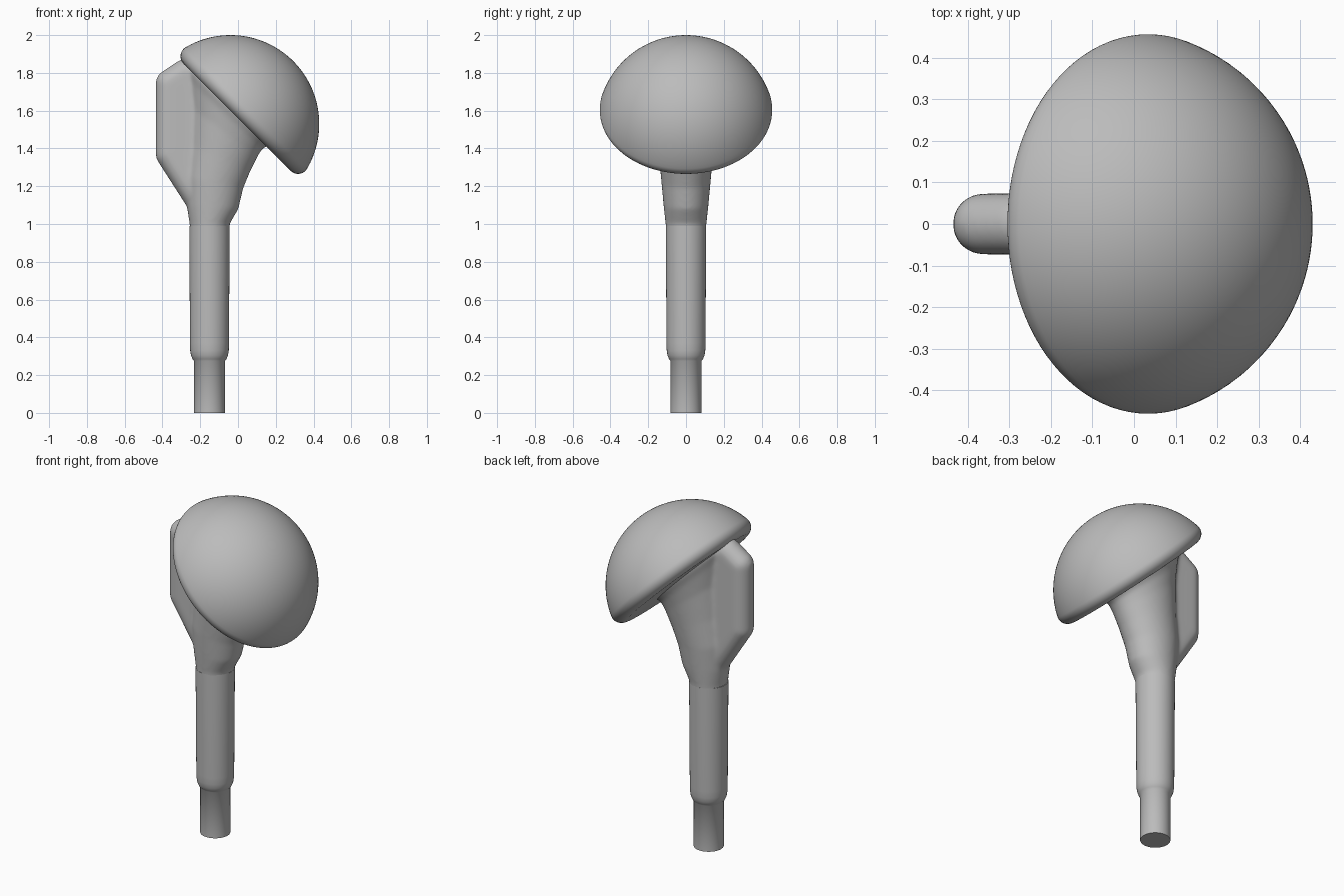
import bpy
import bmesh
from math import sin, cos, pi, atan2, sqrt
from mathutils import Vector, Matrix

if "Cube" in bpy.data.objects:
    bpy.data.objects.remove(bpy.data.objects["Cube"])

GREY = (0.5, 0.5, 0.5, 1.0)
metal = bpy.data.materials.new("satin_grey")
metal.use_nodes = True
metal.diffuse_color = GREY
metal.node_tree.nodes["Principled BSDF"].inputs["Base Color"].default_value = GREY


def finish(bm, name, location=(0, 0, 0), tilt=0.0):
    bmesh.ops.recalc_face_normals(bm, faces=bm.faces)
    mesh = bpy.data.meshes.new(name)
    bm.to_mesh(mesh)
    bm.free()
    mesh.materials.append(metal)
    obj = bpy.data.objects.new(name, mesh)
    obj.location = location
    obj.rotation_euler = (0, tilt, 0)
    bpy.context.collection.objects.link(obj)
    bpy.ops.object.select_all(action="DESELECT")
    obj.select_set(True)
    bpy.context.view_layer.objects.active = obj
    bpy.ops.object.shade_smooth_by_angle(angle=0.7)
    return obj


def lathe(name, profile, location, tilt=0.0, steps=96):
    bm = bmesh.new()
    verts = [bm.verts.new((r, 0, z)) for r, z in profile]
    edges = [bm.edges.new(pair) for pair in zip(verts, verts[1:])]
    bmesh.ops.spin(bm, geom=verts + edges, cent=(0, 0, 0), axis=(0, 0, 1),
                   angle=2 * pi, steps=steps)
    bmesh.ops.remove_doubles(bm, verts=bm.verts, dist=0.0001)
    return finish(bm, name, location, tilt)


# Tilted domed head: flat underside, rounded rim, spherical cap
R, BASE, FILLET = 0.47, 0.05, 0.055
rim_z = BASE + FILLET
rim_r = sqrt((R - FILLET) ** 2 - rim_z ** 2)
meet = atan2(rim_z, rim_r)
dome = [(0, BASE)]
for i in range(13):
    a = -pi / 2 + (meet + pi / 2) * i / 12
    dome.append((rim_r + FILLET * cos(a), rim_z + FILLET * sin(a)))
for i in range(1, 33):
    a = meet + (pi / 2 - meet) * i / 32
    dome.append((R * cos(a), R * sin(a)))
dome[-1] = (0, R)
lathe("domed_head", dome, (-0.04, 0, 1.53), pi / 4)

# Straight stem with a narrower tip
lathe("stem", [(0, 0), (0.082, 0), (0.082, 0.275), (0.09, 0.285), (0.098, 0.305),
               (0.102, 0.33), (0.103, 0.37), (0.107, 0.99), (0, 0.99)],
      (-0.151, 0, 0), steps=64)

# Flared neck: elliptical sections given by left point, right point, half depth
SECTIONS = [
    ((-0.253, 0.92), (-0.049, 0.92), 0.104),
    ((-0.256, 1.00), (-0.044, 1.00), 0.108),
    ((-0.272, 1.10), (0.002, 1.08), 0.118),
    ((-0.28, 1.25), (0.028, 1.19), 0.130),
    ((-0.26, 1.42), (0.065, 1.28), 0.142),
    ((-0.25, 1.62), (0.105, 1.36), 0.158),
    ((-0.26, 1.76), (0.130, 1.40), 0.175),
    ((-0.27, 1.83), (0.165, 1.415), 0.195),
    ((-0.24, 1.87), (0.19, 1.44), 0.195),
]
SIDES = 48
bm = bmesh.new()
rings = []
for left, right, depth in SECTIONS:
    a, b = Vector((left[0], 0, left[1])), Vector((right[0], 0, right[1]))
    mid, half = (a + b) / 2, (b - a) / 2
    rings.append([bm.verts.new(mid + half * cos(t) + Vector((0, depth * sin(t), 0)))
                  for t in (2 * pi * k / SIDES for k in range(SIDES))])
for low, high in zip(rings, rings[1:]):
    for k in range(SIDES):
        n = (k + 1) % SIDES
        bm.faces.new((low[k], low[n], high[n], high[k]))
bm.faces.new(rings[0])
bm.faces.new(rings[-1])

# Side fin: hull around round corners, fused into the neck
corners = []
for x, z in [(-0.363, 1.37), (-0.363, 1.745), (-0.28, 1.80), (-0.23, 1.82),
             (-0.1, 1.6), (-0.1, 1.2), (-0.215, 1.14)]:
    ball = bmesh.ops.create_uvsphere(bm, u_segments=32, v_segments=16, radius=0.073,
                                     matrix=Matrix.Translation((x, 0, z)))
    corners += ball["verts"]
hull = bmesh.ops.convex_hull(bm, input=corners)
inside = [v for v in hull["geom_interior"] if isinstance(v, bmesh.types.BMVert)]
bmesh.ops.delete(bm, geom=inside, context="VERTS")

neck = finish(bm, "neck_and_fin")
fuse = neck.modifiers.new("fuse", "REMESH")
fuse.mode = "VOXEL"
fuse.voxel_size = 0.01
fuse.use_smooth_shade = True
blend = neck.modifiers.new("blend", "SMOOTH")
blend.factor = 0.5
blend.iterations = 12
